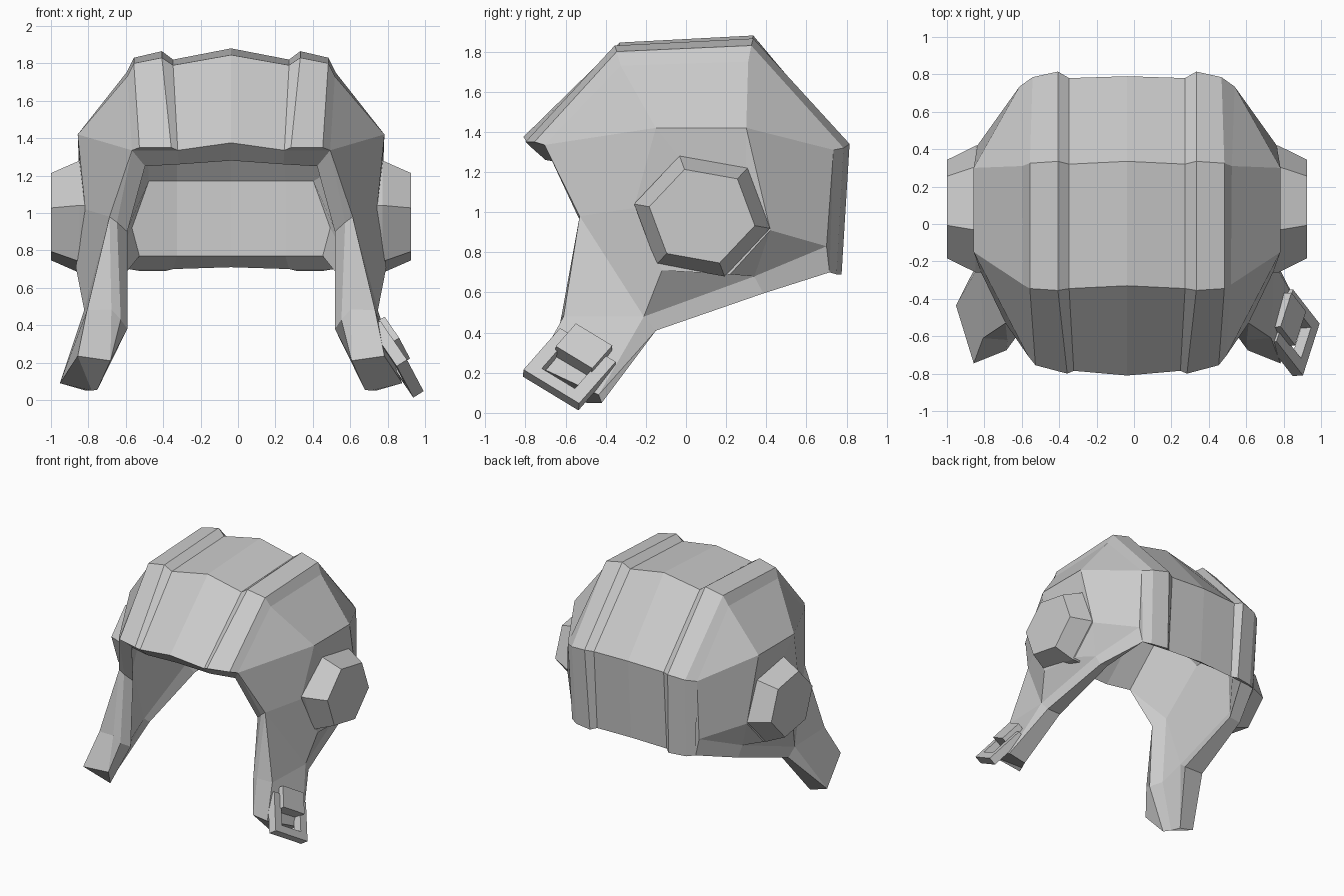
import bpy
import bmesh
import math
from mathutils import Matrix, Vector

if "Cube" in bpy.data.objects:
    bpy.data.objects.remove(bpy.data.objects["Cube"], do_unlink=True)

CENTRE_X = -0.037  # symmetry plane of the headgear

grey = bpy.data.materials.new("plain_grey")
grey.use_nodes = True
grey.diffuse_color = (0.6, 0.6, 0.6, 1)
grey.node_tree.nodes["Principled BSDF"].inputs["Base Color"].default_value = (0.6, 0.6, 0.6, 1)


def finish(name, bm, x=0.0):
    """Turn a bmesh into a flat shaded object with the grey material."""
    bmesh.ops.recalc_face_normals(bm, faces=bm.faces[:])
    mesh = bpy.data.meshes.new(name)
    bm.to_mesh(mesh)
    bm.free()
    mesh.materials.append(grey)
    obj = bpy.data.objects.new(name, mesh)
    obj.location.x = x
    bpy.context.collection.objects.link(obj)
    return obj


def loft(name, rings, x=0.0, loop=False):
    """Join closed rings of points; cap the ends, or join last to first."""
    bm = bmesh.new()
    rows = [[bm.verts.new(p) for p in ring] for ring in rings]
    pairs = list(zip(rows, rows[1:]))
    if loop:
        pairs.append((rows[-1], rows[0]))
    else:
        bm.faces.new(rows[0])
        bm.faces.new(rows[-1])
    for a, b in pairs:
        for i in range(len(a)):
            j = (i + 1) % len(a)
            bm.faces.new((a[i], a[j], b[j], b[i]))
    return finish(name, bm, x)


def loft_pair(part, rings):
    """Loft a left part and its mirrored right twin."""
    loft("left_" + part, rings, CENTRE_X)
    loft("right_" + part, [[(-x, y, z) for x, y, z in ring] for ring in rings], CENTRE_X)


# Outer skin of one half: brim A, crown B and C, back D and E, side S,
# ear seat U to Z, cheek K, flap N, M, T and L, lower side H; r is a rim chamfer
outer = {
    "A0": (0, -.81, 1.375), "A1": (.285, -.785, 1.335), "A2": (.53, -.705, 1.335),
    "B0": (0, -.33, 1.845), "B1": (.31, -.345, 1.79), "B2": (.555, -.325, 1.73),
    "C0": (0, .335, 1.88), "C1": (.31, .32, 1.82), "C2": (.56, .31, 1.75),
    "D0": (0, .79, 1.34), "D1": (.31, .78, 1.33), "D2": (.575, .735, 1.31),
    "E0": (0, .75, .71), "E1": (.31, .74, .7),
    "E2": (.57, .7, .83), "E2r": (.55, .715, .7),
    "S1": (.82, -.15, 1.42), "S2": (.82, .3, 1.42),
    "U": (.81, -.03, 1.27), "V": (.78, -.26, 1.02), "W": (.81, .3, 1.22),
    "X": (.8, .42, .91), "Y": (.83, -.12, .71), "Z": (.81, .22, .69),
    "K": (.65, -.53, .98), "Kr": (.61, -.525, .95),
    "N": (.77, -.61, .48), "M": (.64, -.62, .485), "Mr": (.59, -.6, .43),
    "T1": (.82, -.745, .235), "T1r": (.645, -.675, .21), "T2": (.915, -.435, .09),
    "L": (.785, -.21, .48), "Lr": (.77, -.15, .41),
    "H": (.705, .34, .68), "Hr": (.695, .385, .595),
}
# Inner lining of the same half
inner = {
    "A0": (0, -.72, 1.28), "A1": (.28, -.7, 1.26), "A2": (.46, -.64, 1.25),
    "B0": (0, -.27, 1.7), "B1": (.28, -.27, 1.66), "B2": (.46, -.26, 1.61),
    "C0": (0, .27, 1.72), "C1": (.28, .27, 1.68), "C2": (.46, .25, 1.62),
    "D0": (0, .68, 1.17), "D1": (.29, .67, 1.17), "D2": (.44, .64, 1.17),
    "E0": (0, .66, .77), "E1": (.29, .66, .77),
    "E2": (.53, .61, .92), "E2r": (.49, .64, .77),
    "S1": (.69, -.12, 1.32), "S2": (.69, .25, 1.32),
    "K": (.62, -.4, .95), "Kr": (.555, -.49, .9),
    "N": (.61, -.43, .4), "Mr": (.555, -.52, .38),
    "T1": (.745, -.49, .05), "T1r": (.715, -.55, .055), "T2": (.775, -.42, .05),
    "L": (.63, -.24, .48), "Lr": (.625, -.18, .43),
    "H": (.65, .32, .7), "Hr": (.61, .37, .62),
}
both = [
    "A0 A1 B1 B0", "A1 A2 B2 B1", "B0 B1 C1 C0", "B1 B2 C2 C1",
    "C0 C1 D1 D0", "C1 C2 D2 D1", "D0 D1 E1 E0", "D1 D2 E2 E2r E1",
    "B2 S1 S2 C2", "C2 S2 D2", "A2 Kr K", "K L N",
    "N T1 T2 L", "L T2 Lr", "L Lr Hr H", "H Hr E2r E2",
]
outer_only = [
    "A2 B2 S1", "A2 S1 V K", "S1 U V", "S1 S2 W U", "S2 X W", "D2 S2 X E2",
    "X H E2", "Z H X", "Y L H Z", "V Y L K", "U W X Z Y V",
    "K N M", "K Kr Mr M", "N M T1r T1", "M Mr T1r",
]
inner_only = [
    "A2 K S1 B2", "D2 S2 H E2", "S1 K L H S2", "K Kr Mr N", "N Mr T1r T1",
]
rim = "A0 A1 A2 Kr Mr T1r T1 T2 Lr Hr E2r E1 E0".split()

# Shell: skin, lining and rim, mirrored across the symmetry plane
bm = bmesh.new()
skin = {k: bm.verts.new(p) for k, p in outer.items()}
lining = {k: bm.verts.new(p) for k, p in inner.items()}
for layer, patches in ((skin, both + outer_only), (lining, both + inner_only)):
    for patch in patches:
        bm.faces.new([layer[k] for k in patch.split()])
for a, b in zip(rim, rim[1:]):
    bm.faces.new((skin[b], skin[a], lining[a], lining[b]))
bmesh.ops.mirror(bm, geom=bm.verts[:] + bm.edges[:] + bm.faces[:],
                 matrix=Matrix.Identity(4), merge_dist=0.001, axis='X')
finish("helmet_shell", bm, CENTRE_X)

# Raised bands from the brim over the crown to the nape: inner and outer crest
crests = [
    ("A1", (.32, -.8, 1.35), (.49, -.755, 1.35), "A2"),
    ("B1", (.37, -.355, 1.83), (.52, -.345, 1.8), "B2"),
    ("C1", (.37, .335, 1.865), (.52, .325, 1.83), "C2"),
    ("D1", (.37, .815, 1.34), (.505, .785, 1.32), "D2"),
    ("E1", (.35, .775, .69), (.49, .75, .69), "E2r"),
]
loft_pair("band", [[outer[p], a, b, outer[q]] for p, a, b, q in crests])


# Six sided ear cups
def hexagon(x, radius):
    angles = [math.radians(60 * i - 11) for i in range(6)]
    return [(x, 0.08 + radius * math.cos(a), 0.98 + 0.92 * radius * math.sin(a))
            for a in angles]


loft_pair("ear_cup", [hexagon(0.72, 0.345), hexagon(0.81, 0.345), hexagon(0.9625, 0.268)])

# Buckle on the left flap, laid out along its own tilted axes
origin = Vector((.877, -.58, .235))
along = Vector((.09, .28, -.17)).normalized()
down = Vector((.14, -.18, -.205)).normalized()
out = down.cross(along).normalized()


def square(half_a, half_b, height, shift=0.0):
    corners = ((-1, -1), (1, -1), (1, 1), (-1, 1))
    return [origin + along * half_a * i + down * (half_b * j + shift) + out * height
            for i, j in corners]


loft("buckle_frame", [square(.168, .155, 0), square(.1, .095, 0),
                      square(.1, .095, -.065), square(.168, .155, -.065)], loop=True)
loft("buckle_strap", [square(.11, .085, -.12, -.12), square(.11, .085, .035, -.12)])
